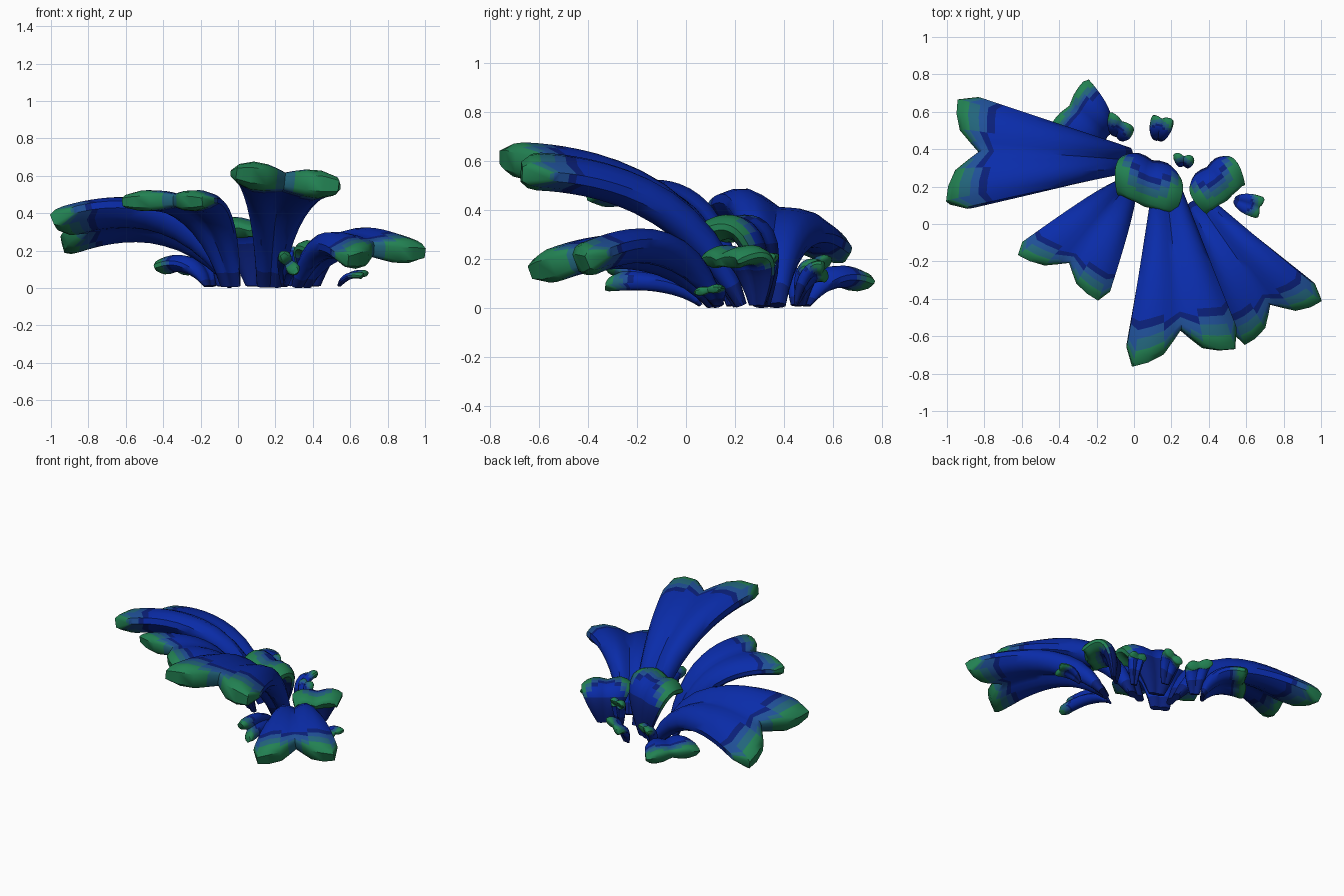
import bpy, bmesh
from mathutils import Vector as V

cube = bpy.data.objects.get("Cube")
if cube:
    bpy.data.objects.remove(cube, do_unlink=True)


def material(name, rgb):
    m = bpy.data.materials.new(name)
    m.use_nodes = True
    m.diffuse_color = (*rgb, 1)
    m.node_tree.nodes["Principled BSDF"].inputs["Base Color"].default_value = (*rgb, 1)
    return m


MATS = [material("deep blue", (0.003, 0.025, 0.4)),
        material("navy", (0.003, 0.014, 0.19)),
        material("steel blue", (0.014, 0.08, 0.31)),
        material("teal", (0.016, 0.13, 0.2)),
        material("sea green", (0.016, 0.22, 0.085))]

# Cross-section columns: position, shortfall at the tip, relative thickness
HALF = [(0, .08, .25), (.08, 0, .7), (.2, .005, 1), (.33, .025, .95), (.42, .07, .8)]
COLUMNS = HALF + [(.5, .11, .65)] + [(1 - v, s, k) for v, s, k in reversed(HALF)]
# Rows along the frond: position, relative thickness
ROWS = [(0, .3), (.08, .5), (.17, .7), (.27, .85), (.38, .95), (.48, 1), (.57, 1), (.65, 1),
        (.72, 1), (.78, 1), (.83, 1), (.865, 1), (.9, 1), (.945, 1), (.975, .9), (1, .55)]
BANDS = (.17, .137, .10, .058)


def frond(name, base, tip_a, tip_b, rise, lean, half_width, thick,
          flare=-.02, spread=1.0, rim=0.0, notch=1.0, root=.12):
    """Arched two-lobed slab; its edges are curves from the base to both lobe tips."""
    base, tips = V(base), (V(tip_a), V(tip_b))
    across = tips[1] - tips[0]
    curves = []
    for tip, sign in zip(tips, (-1, 1)):
        start = base + across.normalized() * half_width * sign
        start.z = base.z
        mid = start.lerp(tip, lean) + across * sign * flare / 2
        mid.z = tip.z + rise
        curves.append((start, mid, tip))

    def edge(c, t):
        return c[0] * (1 - t) ** 2 + c[1] * 2 * t * (1 - t) + c[2] * t * t

    def surface(t, v):
        return edge(curves[0], t).lerp(edge(curves[1], t), v)

    bm = bmesh.new()
    rings, tones = [], []
    n = len(COLUMNS)
    for u, row_thick in ROWS:
        top, bottom, tone = [], [], []
        for v, short, col_thick in COLUMNS:
            t = u * (1 - short * notch * u ** 5)
            p = surface(t, v)
            du = surface(t + .01, v) - surface(t - .01, v)
            off = du.cross(across).normalized() * thick * row_thick * col_thick / 2
            for q, out in ((p + off, top), (p - off, bottom)):
                q.z = max(q.z, 0)
                out.append(bm.verts.new(q))
            tone.append((t, t + rim * abs(2 * v - 1) ** 3))
        rings.append(top + bottom[::-1])
        tones.append(tone + tone[::-1])

    # Skin between rings, coloured by distance from the tip and rim; navy root
    def shade(corners, values):
        face = bm.faces.new(corners)
        along, tone = (sum(c) / len(values) for c in zip(*values))
        band = sum(tone > 1 - b * spread for b in BANDS)
        face.material_index = max(band, 1) if along < root else band
        face.smooth = True

    for i in range(len(rings) - 1):
        a, b, s, t = rings[i], rings[i + 1], tones[i], tones[i + 1]
        for j in range(2 * n):
            k = (j + 1) % (2 * n)
            shade((a[j], a[k], b[k], b[j]), (s[j], s[k], t[k], t[j]))
    # Close the root and the lobed end
    for ring, s in ((rings[0], tones[0]), (rings[-1], tones[-1])):
        for j in range(n - 1):
            shade((ring[j], ring[j + 1], ring[-2 - j], ring[-1 - j]), (s[j], s[j + 1]))
    bmesh.ops.recalc_face_normals(bm, faces=bm.faces)
    mesh = bpy.data.meshes.new(name)
    bm.to_mesh(mesh)
    bm.free()
    for m in MATS:
        mesh.materials.append(m)
    ob = bpy.data.objects.new(name, mesh)
    bpy.context.collection.objects.link(ob)
    bpy.context.view_layer.objects.active = ob
    ob.select_set(True)
    bpy.ops.object.shade_smooth_by_angle(angle=0.7)
    ob.select_set(False)


# Large outer fronds
frond("front_frond", (.17, .22, .01), (-.06, -.77, .62), (.59, -.66, .54), 0, .25, .07, .15)
frond("right_frond", (-.03, .34, .01), (-.93, .71, .2), (-1, .06, .38), .24, .3, .07, .15)
frond("front_right_frond", (-.04, .2, .01), (-.66, -.14, .46), (-.15, -.43, .46), .07, .25, .06, .11,
      flare=.08)
frond("front_left_frond", (.34, .12, .01), (1.04, -.38, .19), (.55, -.66, .14), .21, .3, .06, .14)

# Upright inner fronds
INNER = dict(spread=2, rim=.5, notch=-.3, root=.33)
frond("inner_right_frond", (.09, .32, .01), (-.09, .17, .3), (.22, .06, .3), .13, -.1, .05, .1,
      flare=1.3, **INNER)
frond("inner_left_frond", (.4, .29, .01), (.59, .22, .19), (.38, .06, .19), .1, -.1, .05, .08,
      flare=1.2, **INNER)

# Low fronds at the rim
frond("back_frond", (-.15, .47, .01), (-.46, .5, .11), (-.25, .78, .1), .08, .25, .05, .09,
      flare=.4, spread=1.3, rim=.08, notch=.4)
frond("underside_frond", (.25, .06, .01), (.23, -.33, .19), (.32, -.33, .07), .03, .3, .03, .07,
      flare=.3, spread=1.2)

# Small sprouts
SPROUT = dict(flare=.6, spread=1.8, rim=.2, notch=.5, root=.3)
frond("back_sprout_right", (-.09, .47, .01), (-.13, .6, .19), (0, .51, .16), .03, .2, .03, .06, **SPROUT)
frond("back_sprout_middle", (.13, .45, .01), (.1, .58, .11), (.21, .56, .18), .03, .3, .03, .05, **SPROUT)
frond("back_sprout_left", (.27, .32, .01), (.21, .37, .19), (.32, .35, .19), .03, .2, .02, .06, **SPROUT)
frond("side_sprout", (.54, .13, .01), (.7, .14, .08), (.66, .03, .06), .02, .3, .02, .035, **SPROUT)
